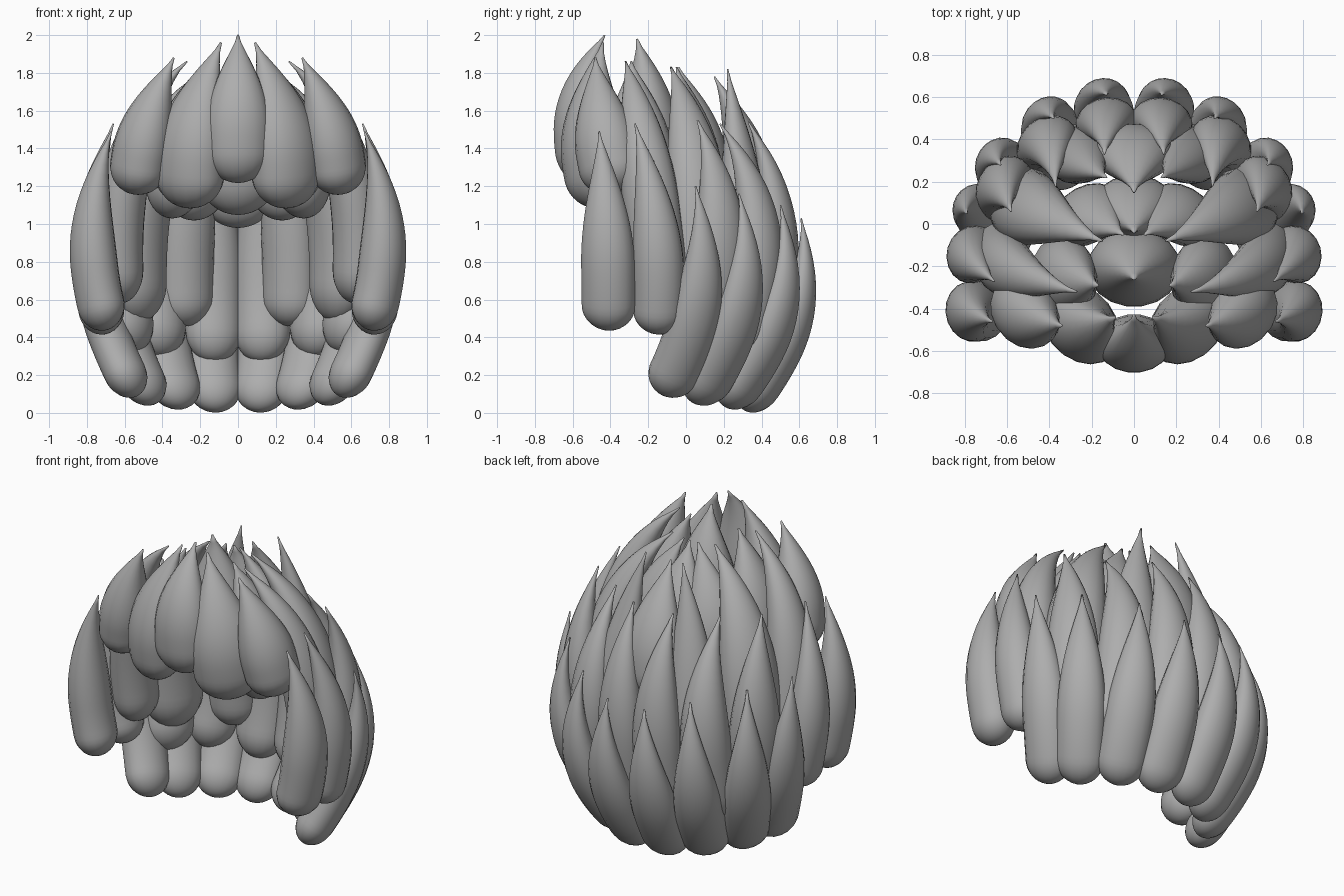
import bpy, bmesh, math
from mathutils import Vector

if "Cube" in bpy.data.objects:
    bpy.data.objects.remove(bpy.data.objects["Cube"])

SIDES, RINGS = 18, 28
AXIS = (0, -0.25)  # vertical axis that the locks face away from

grey = bpy.data.materials.new("hair_grey")
grey.diffuse_color = (0.42, 0.42, 0.42, 1)
grey.use_nodes = True
grey.node_tree.nodes["Principled BSDF"].inputs["Base Color"].default_value = grey.diffuse_color


def thickness(t, cap):
    """Pointed at t = 0, full from 0.7, rounded off over the last stretch."""
    r = max(.03, math.sin(math.pi / 2 * min(t / .7, 1)) ** 1.15)
    if t > 1 - cap:
        r *= math.sqrt(max(.0004, 1 - ((t - 1 + cap) / cap) ** 2))
    return r


def lock(name, tip, mid, end, width, depth):
    """One teardrop strand swept along a parabola through three points."""
    p0, p1, p2 = Vector(tip), Vector(mid), Vector(end)
    out = Vector((p1.x - AXIS[0], p1.y - AXIS[1], 0))
    cap = min(.25, .9 * width / ((p1 - p0).length + (p2 - p1).length))
    bm = bmesh.new()
    rings = []
    for i in range(RINGS + 1):
        t = math.sin(math.pi / 2 * i / RINGS)  # closer rings at the round end
        c = p0 * (1 - t) * (1 - 2 * t) + p1 * 4 * t * (1 - t) + p2 * t * (2 * t - 1)
        d = (p0 * (4 * t - 3) + p1 * (4 - 8 * t) + p2 * (4 * t - 1)).normalized()
        side = d.cross(out).normalized()
        face = side.cross(d).normalized()
        r = thickness(t, cap)
        ring = []
        for k in range(SIDES):
            a = 2 * math.pi * k / SIDES
            ring.append(bm.verts.new(c + side * width * r * math.cos(a) + face * depth * r * math.sin(a)))
        rings.append(ring)
    for ra, rb in zip(rings, rings[1:]):
        for k in range(SIDES):
            n = (k + 1) % SIDES
            bm.faces.new((ra[k], ra[n], rb[n], rb[k]))
    bm.faces.new(rings[0])
    bm.faces.new(rings[-1])
    bmesh.ops.recalc_face_normals(bm, faces=bm.faces)
    for f in bm.faces:
        f.smooth = True
    me = bpy.data.meshes.new(name)
    bm.to_mesh(me)
    bm.free()
    me.materials.append(grey)
    ob = bpy.data.objects.new(name, me)
    bpy.context.collection.objects.link(ob)


def pair(name, tip, mid, end, w, d):
    """The lock and its mirror image."""
    lock(name + "_right", tip, mid, end, w, d)
    flip = [(-p[0], p[1], p[2]) for p in (tip, mid, end)]
    lock(name + "_left", *flip, w, d)


# fringe over the forehead
lock("fringe_centre", (0, -.43, 2.0), (0, -.56, 1.64), (0, -.53, 1.22), .175, .135)
pair("fringe_inner", (.09, -.44, 1.96), (.23, -.49, 1.52), (.25, -.42, 1.09), .205, .16)
pair("fringe_outer", (.34, -.48, 1.88), (.48, -.44, 1.52), (.54, -.37, 1.16), .17, .15)

# side locks in front of the ears
pair("side_front", (.67, -.46, 1.49), (.77, -.42, .98), (.69, -.41, .44), .145, .125)
pair("side_rear", (.66, -.27, 1.53), (.77, -.16, .98), (.69, -.15, .42), .135, .12)

# bottom row, curling in towards the neck
pair("nape_1", (.13, .61, 1.03), (.15, .58, .52), (.11, .30, .02), .145, .11)
pair("nape_2", (.38, .50, 1.10), (.41, .49, .55), (.30, .20, .04), .145, .11)
pair("nape_3", (.63, .28, 1.16), (.64, .29, .60), (.45, .04, .06), .145, .11)
pair("nape_4", (.79, .05, 1.20), (.75, .07, .64), (.54, -.12, .10), .14, .11)

# middle row
pair("back_1", (.14, .33, 1.54), (.13, .48, .98), (.13, .38, .27), .15, .12)
pair("back_2", (.37, .18, 1.53), (.40, .38, .98), (.42, .28, .30), .15, .125)
pair("back_3", (.58, .06, 1.55), (.62, .18, .98), (.56, .08, .32), .16, .125)

# upper row
lock("upper_centre", (0, .15, 1.78), (0, .31, 1.38), (0, .34, .98), .19, .13)
pair("upper_1", (.13, .22, 1.82), (.25, .30, 1.18), (.27, .36, .46), .15, .12)
pair("upper_2", (.15, -.08, 1.83), (.46, .05, 1.30), (.52, .10, .48), .18, .14)
pair("upper_3", (.27, -.32, 1.86), (.57, -.22, 1.36), (.62, -.12, .58), .15, .13)

# crown locks closing the top
lock("crown_front", (0, -.26, 1.98), (0, -.20, 1.55), (0, -.24, 1.05), .22, .18)
lock("crown_rear", (0, -.04, 1.83), (0, .06, 1.46), (0, .08, 1.06), .20, .15)
pair("crown_side", (.17, -.29, 1.86), (.30, -.26, 1.48), (.35, -.24, 1.03), .19, .15)
pair("crown_back", (.05, -.05, 1.83), (.20, .03, 1.44), (.22, .04, 1.02), .18, .13)
